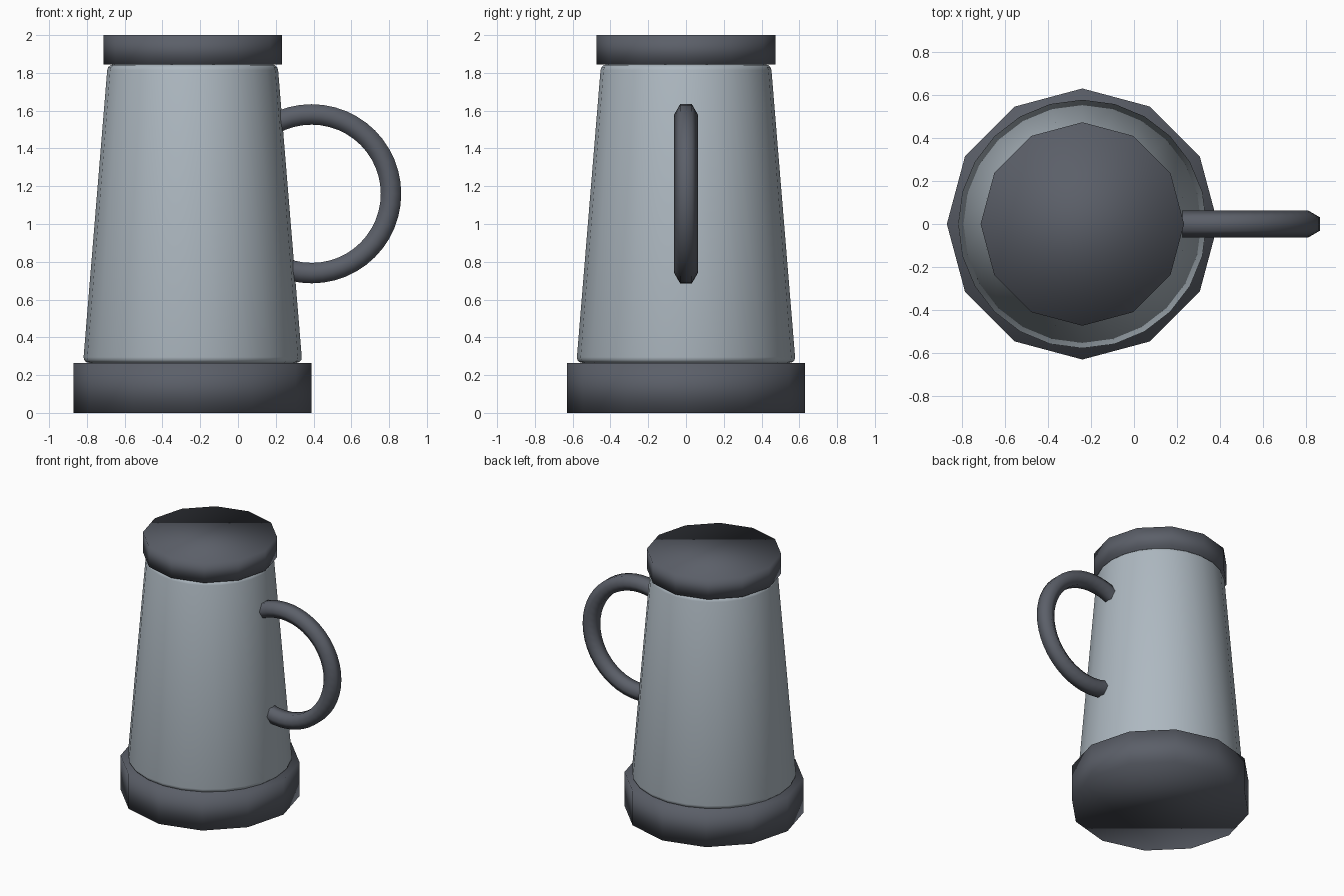
import bpy, bmesh
from math import sin, cos, tau
from mathutils import Vector, Matrix

cube = bpy.data.objects.get("Cube")
if cube:
    bpy.data.objects.remove(cube, do_unlink=True)


def material(name, rgb):
    m = bpy.data.materials.new(name)
    m.use_nodes = True
    color = (*rgb, 1)
    m.diffuse_color = color
    m.node_tree.nodes["Principled BSDF"].inputs["Base Color"].default_value = color
    return m


dark = material("dark grey", (0.105, 0.115, 0.14))
light = material("light grey", (0.42, 0.48, 0.53))
AXIS_X = -0.24  # centre line of the vessel


def finish(name, bm, mat):
    bmesh.ops.recalc_face_normals(bm, faces=bm.faces)
    for f in bm.faces:
        f.smooth = True
    me = bpy.data.meshes.new(name)
    bm.to_mesh(me)
    bm.free()
    me.materials.append(mat)
    ob = bpy.data.objects.new(name, me)
    bpy.context.collection.objects.link(ob)
    return ob


def drum(name, sides, r_low, r_high, z_low, z_high, mat):
    bm = bmesh.new()
    bmesh.ops.create_cone(
        bm, cap_ends=True, segments=sides, radius1=r_low, radius2=r_high,
        depth=z_high - z_low,
        matrix=Matrix.Translation((AXIS_X, 0, (z_low + z_high) / 2)))
    return finish(name, bm, mat)


# Twelve-sided base and lid, tapered body with rounded rims
drum("base", 12, 0.63, 0.63, 0, 0.265, dark)
drum("lid", 12, 0.473, 0.473, 1.845, 2, dark)
body = drum("body", 24, 0.58, 0.45, 0.265, 1.845, light)
bevel = body.modifiers.new("rounded rims", "BEVEL")
bevel.width = 0.03
bevel.segments = 3
bevel.angle_limit = 1.0

# Ring handle with a hexagonal section, sunk into the body
bm = bmesh.new()
center = Vector((0.39, 0, 1.16))
ring = []
for i in range(6):
    a = tau * i / 6
    ring.append(bm.verts.new(center + Vector((0.42 + 0.0625 * sin(a), 0.0625 * cos(a), 0))))
edges = [bm.edges.new((ring[i], ring[i - 1])) for i in range(6)]
bmesh.ops.spin(bm, geom=ring + edges, cent=center, axis=(0, 1, 0),
               angle=tau, steps=48, use_merge=True)
bmesh.ops.remove_doubles(bm, verts=bm.verts, dist=0.0005)
finish("handle", bm, dark)
